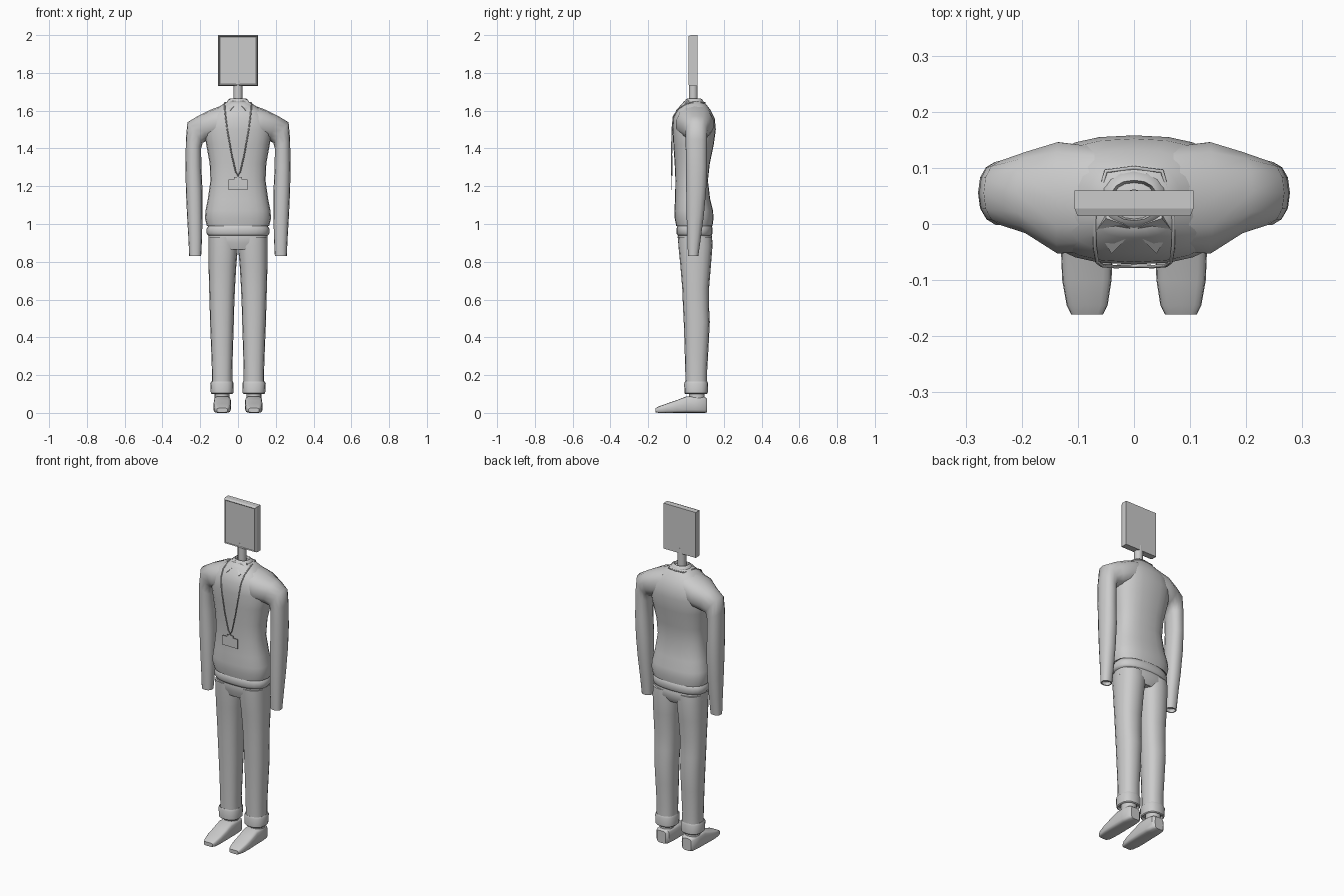
import bpy, bmesh, math
from mathutils import Vector

if "Cube" in bpy.data.objects:
    bpy.data.objects.remove(bpy.data.objects["Cube"])


def finish(bm, name, mirror=False, angle=40):
    bmesh.ops.recalc_face_normals(bm, faces=bm.faces)
    me = bpy.data.meshes.new(name)
    bm.to_mesh(me)
    bm.free()
    ob = bpy.data.objects.new(name, me)
    bpy.context.collection.objects.link(ob)
    if angle:
        bpy.ops.object.select_all(action='DESELECT')
        ob.select_set(True)
        bpy.context.view_layer.objects.active = ob
        bpy.ops.object.shade_smooth_by_angle(angle=math.radians(angle))
    if mirror:
        ob.modifiers.new("mirror", 'MIRROR').use_clip = False
    return ob


def loft(name, rings, n=16, power=2.5, mirror=False, angle=40):
    """Skin superellipse rings given as (centre, half axis u, half axis v)."""
    bm = bmesh.new()
    loops = []
    for c, u, v in rings:
        loop = []
        for i in range(n):
            a = 2 * math.pi * i / n
            cu, sv = math.cos(a), math.sin(a)
            p = c + u * math.copysign(abs(cu) ** (2 / power), cu) \
                  + v * math.copysign(abs(sv) ** (2 / power), sv)
            loop.append(bm.verts.new(p))
        loops.append(loop)
    for a, b in zip(loops, loops[1:]):
        for i in range(n):
            j = (i + 1) % n
            bm.faces.new((a[i], a[j], b[j], b[i]))
    bm.faces.new(loops[0])
    bm.faces.new(loops[-1])
    return finish(bm, name, mirror, angle)


def span(xa, za, xb, zb, y0, y1):
    """Ring across two points in the front plane, from depth y0 to y1."""
    a, b = Vector((xa, 0, za)), Vector((xb, 0, zb))
    return ((a + b) / 2 + Vector((0, (y0 + y1) / 2, 0)), (a - b) / 2,
            Vector((0, (y1 - y0) / 2, 0)))


def body(z, x, y0, y1):
    return span(x, z, -x, z, y0, y1)


def limb(z, xi, xo, y0, y1):
    return span(xo, z, xi, z, y0, y1)


def box(name, lo, hi):
    bm = bmesh.new()
    bmesh.ops.create_cube(bm, size=1)
    for v in bm.verts:
        v.co = Vector([(l + h) / 2 + c * (h - l) for l, h, c in zip(lo, hi, v.co)])
    return finish(bm, name, angle=0)


# Sweater torso and its rib band
loft("sweater_torso", [
    body(1.0, .15, -.04, .13), body(.99, .165, -.052, .14), body(1.03, .175, -.06, .146),
    body(1.07, .172, -.062, .143), body(1.13, .16, -.058, .128), body(1.23, .146, -.056, .116),
    body(1.32, .15, -.06, .126), body(1.42, .168, -.067, .147), body(1.5, .182, -.072, .158),
    body(1.56, .168, -.068, .152), body(1.60, .13, -.052, .132), body(1.633, .082, -.025, .108),
    body(1.65, .055, -.01, .09)], n=24, power=2.5, angle=60)
loft("sweater_band", [
    body(1.0, .15, -.04, .13), body(.985, .16, -.047, .138), body(.975, .166, -.05, .141),
    body(.95, .166, -.05, .141), body(.938, .158, -.043, .134)], n=24, angle=60)

# Sleeves, from inside the shoulders to the open cuffs
loft("sleeve", [
    span(.07, 1.633, .07, 1.46, -.05, .14), span(.14, 1.607, .13, 1.45, -.055, .148),
    span(.21, 1.573, .165, 1.44, -.018, .13), span(.268, 1.538, .187, 1.43, -.003, .114),
    span(.276, 1.45, .195, 1.40, -.003, .112), limb(1.3, .194, .278, -.001, .112),
    limb(1.18, .188, .276, 0, .108), limb(1.05, .188, .27, .002, .096),
    limb(.93, .19, .263, .006, .08), limb(.83, .195, .258, .01, .066),
    limb(.83, .201, .252, .016, .06), limb(.85, .201, .252, .016, .06)],
    n=14, power=2.3, mirror=True, angle=55)

# Trousers: pelvis, legs, turned-up cuffs
loft("trouser_seat", [
    body(.965, .152, -.04, .132), body(.93, .156, -.044, .138), body(.90, .157, -.041, .14),
    body(.865, .12, -.03, .12)], n=24)
loft("trouser_leg", [
    limb(.93, .0, .156, -.042, .138), limb(.88, .0, .157, -.04, .14),
    limb(.78, .009, .156, -.03, .132), limb(.66, .016, .153, -.02, .122),
    limb(.56, .02, .15, -.016, .122), limb(.48, .022, .148, -.012, .126),
    limb(.36, .026, .143, -.008, .12), limb(.22, .03, .138, -.004, .112),
    limb(.14, .03, .138, -.003, .112)], n=16, power=2.4, mirror=True)
loft("trouser_cuff", [
    limb(.162, .032, .136, .0, .108), limb(.165, .027, .142, -.006, .113),
    limb(.155, .023, .147, -.01, .117), limb(.105, .025, .144, -.008, .115),
    limb(.1, .03, .138, -.003, .11), limb(.115, .036, .132, .003, .104)],
    n=16, power=2.5, mirror=True)

# Ankles and shoes
loft("ankle", [limb(.15, .046, .124, .015, .1), limb(.06, .046, .124, .015, .1)],
     n=14, power=2.2, mirror=True)


def shoe_ring(y, xi, xo, z0, z1):
    return (Vector(((xi + xo) / 2, y, (z0 + z1) / 2)), Vector(((xo - xi) / 2, 0, 0)),
            Vector((0, 0, (z1 - z0) / 2)))


loft("shoe", [
    shoe_ring(.112, .055, .112, .003, .075), shoe_ring(.1, .042, .124, 0, .084),
    shoe_ring(.05, .037, .129, 0, .088), shoe_ring(.0, .037, .129, 0, .087),
    shoe_ring(-.05, .038, .13, 0, .067), shoe_ring(-.1, .04, .128, 0, .05),
    shoe_ring(-.145, .047, .12, 0, .034), shoe_ring(-.161, .055, .112, .003, .025)],
    n=16, power=4.5, mirror=True)

# Neck post
loft("neck", [body(1.76, .024, .015, .062), body(1.62, .024, .015, .062)], n=12, power=2)

# Flat panel head with a chamfered, slightly recessed front
bm = bmesh.new()
bmesh.ops.create_cube(bm, size=1)
for v in bm.verts:
    v.co = (v.co.x * .212, .044 + v.co.y * .032, 1.865 + v.co.z * .27)
bm.normal_update()
front = next(f for f in bm.faces if f.normal.y < -.9)
for width, depth in ((.008, .014), (.006, -.004)):
    bmesh.ops.inset_individual(bm, faces=[front], thickness=width, depth=0)
    bmesh.ops.translate(bm, verts=front.verts, vec=(0, -depth, 0))
finish(bm, "head_panel", angle=0)

# Shirt collar: stand ring plus two pointed flaps
loft("collar_stand", [
    body(1.625, .066, -.018, .1), body(1.64, .062, -.014, .098), body(1.66, .05, .0, .085),
    body(1.664, .042, .006, .078), body(1.645, .036, .01, .072)], n=16, power=2.3, angle=50)
bm = bmesh.new()
outline = [(0, -.012, 1.645), (.02, .0, 1.66), (.05, .01, 1.658),
           (.066, -.01, 1.63), (.04, -.053, 1.603)]
f = bm.faces.new([bm.verts.new(p) for p in outline])
ext = bmesh.ops.extrude_face_region(bm, geom=[f])
bmesh.ops.translate(bm, verts=[e for e in ext["geom"] if isinstance(e, bmesh.types.BMVert)],
                    vec=(0, .012, -.012))
bmesh.ops.triangulate(bm, faces=bm.faces)
finish(bm, "collar_flap", mirror=True, angle=0)

# Lanyard cord
cu = bpy.data.curves.new("lanyard", 'CURVE')
cu.dimensions = '3D'
cu.bevel_depth = .0035
cu.bevel_resolution = 1
half = [(.0, .1, 1.642), (.05, .094, 1.642), (.07, .02, 1.642), (.07, -.04, 1.612),
        (.066, -.067, 1.57), (.057, -.074, 1.5), (.034, -.076, 1.37), (.012, -.075, 1.275),
        (0, -.075, 1.255)]
path = half + [(-x, y, z) for x, y, z in half[-2:0:-1]]
sp = cu.splines.new('POLY')
sp.points.add(len(path) - 1)
for p, co in zip(sp.points, path):
    p.co = (*co, 1)
sp.use_cyclic_u = True
bpy.context.collection.objects.link(bpy.data.objects.new("lanyard", cu))

# Badge and its clip
box("badge", (-.051, -.077, 1.18), (.051, -.073, 1.236))
box("badge_clip", (-.02, -.077, 1.234), (.02, -.073, 1.248))
box("badge_link", (-.004, -.077, 1.247), (.004, -.073, 1.258))
